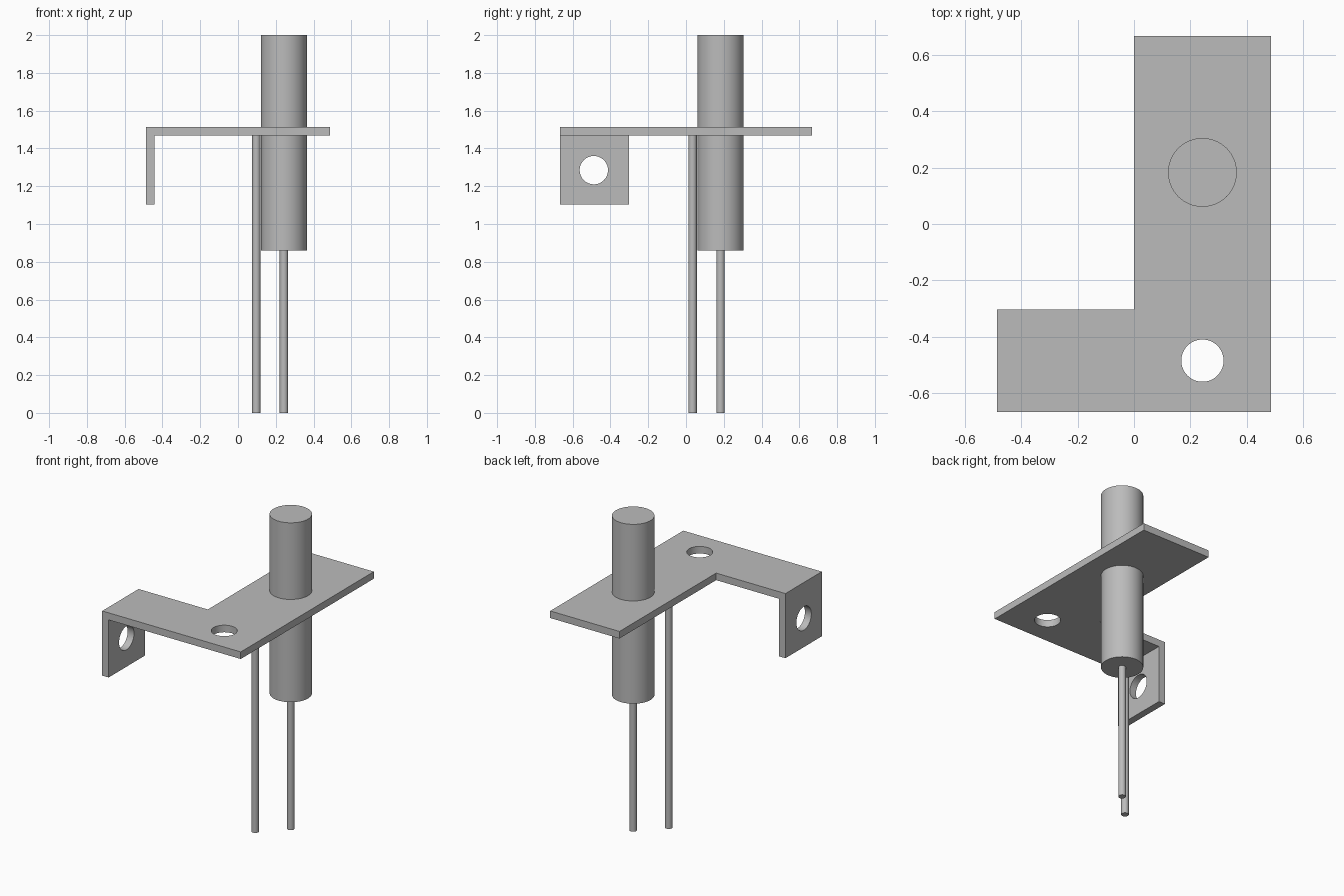
import bpy
import bmesh
from math import radians
from mathutils import Vector

if "Cube" in bpy.data.objects:
    bpy.data.objects.remove(bpy.data.objects["Cube"], do_unlink=True)

grey = bpy.data.materials.new("plain_grey")
grey.use_nodes = True
colour = (0.5, 0.5, 0.5, 1)
grey.diffuse_color = colour
grey.node_tree.nodes["Principled BSDF"].inputs["Base Color"].default_value = colour


def cylinder(name, x, y, z0, z1, radius, sides=64):
    """Upright smooth-sided cylinder from z0 to z1."""
    bpy.ops.mesh.primitive_cylinder_add(
        vertices=sides, radius=radius, depth=z1 - z0, location=(x, y, (z0 + z1) / 2))
    ob = bpy.context.object
    ob.name = name
    ob.data.materials.append(grey)
    bpy.ops.object.shade_smooth_by_angle(angle=radians(30))
    return ob


def drill(target, location, rotation=(0, 0, 0), radius=0.075):
    """Cut a round hole and discard the cutter."""
    bpy.ops.mesh.primitive_cylinder_add(
        vertices=64, radius=radius, depth=0.2, location=location, rotation=rotation)
    cutter = bpy.context.object
    cutter.hide_render = True
    cut = target.modifiers.new("hole", "BOOLEAN")
    cut.operation = "DIFFERENCE"
    cut.solver = "EXACT"
    cut.object = cutter
    bpy.context.view_layer.objects.active = target
    bpy.ops.object.modifier_apply(modifier=cut.name)
    bpy.data.objects.remove(cutter, do_unlink=True)


# Bracket: L-shaped plate with a tab folded down at the end of its arm
right, left, front, back, inner = -0.487, 0.487, -0.668, 0.668, -0.303
under, top, tab_end, thick = 1.468, 1.513, 1.102, 0.045
bm = bmesh.new()
outline = [(right, front), (left, front), (left, back), (0, back), (0, inner), (right, inner)]
face = bm.faces.new([bm.verts.new((x, y, under)) for x, y in outline])
raised = bmesh.ops.extrude_face_region(bm, geom=[face], use_keep_orig=True)["geom"]
bmesh.ops.translate(bm, vec=(0, 0, top - under),
                    verts=[v for v in raised if isinstance(v, bmesh.types.BMVert)])

# Score the fold line, then pull the strip under the arm's end down
bmesh.ops.bisect_plane(bm, geom=bm.verts[:] + bm.edges[:] + bm.faces[:],
                       plane_co=(right + thick, 0, 0), plane_no=(1, 0, 0))
strip = [f for f in bm.faces if f.calc_center_median().x < right + thick
         and all(abs(v.co.z - under) < 1e-4 for v in f.verts)]
lowered = bmesh.ops.extrude_face_region(bm, geom=strip)["geom"]
bmesh.ops.translate(bm, vec=Vector((0, 0, tab_end - under)),
                    verts=[v for v in lowered if isinstance(v, bmesh.types.BMVert)])
bmesh.ops.recalc_face_normals(bm, faces=bm.faces[:])
bmesh.ops.dissolve_limit(bm, angle_limit=radians(1), verts=bm.verts[:], edges=bm.edges[:])
mesh = bpy.data.meshes.new("bracket")
bm.to_mesh(mesh)
bm.free()
mesh.materials.append(grey)
bracket = bpy.data.objects.new("bracket", mesh)
bpy.context.collection.objects.link(bracket)

# Mounting holes in the plate and the tab
drill(bracket, (0.243, -0.485, 1.49))
drill(bracket, (right + thick / 2, -0.488, 1.285), (0, radians(90), 0))
bpy.ops.object.select_all(action="DESELECT")
bracket.select_set(True)
bpy.context.view_layer.objects.active = bracket
bpy.ops.object.shade_smooth_by_angle(angle=radians(30))

# Body through the plate, with its lead and the lead beside it
cylinder("sensor_body", 0.243, 0.183, 0.86, 2, 0.122)
cylinder("body_lead", 0.243, 0.183, 0, 0.86, 0.022, 32)
cylinder("plate_lead", 0.097, 0.035, 0, under, 0.022, 32)
